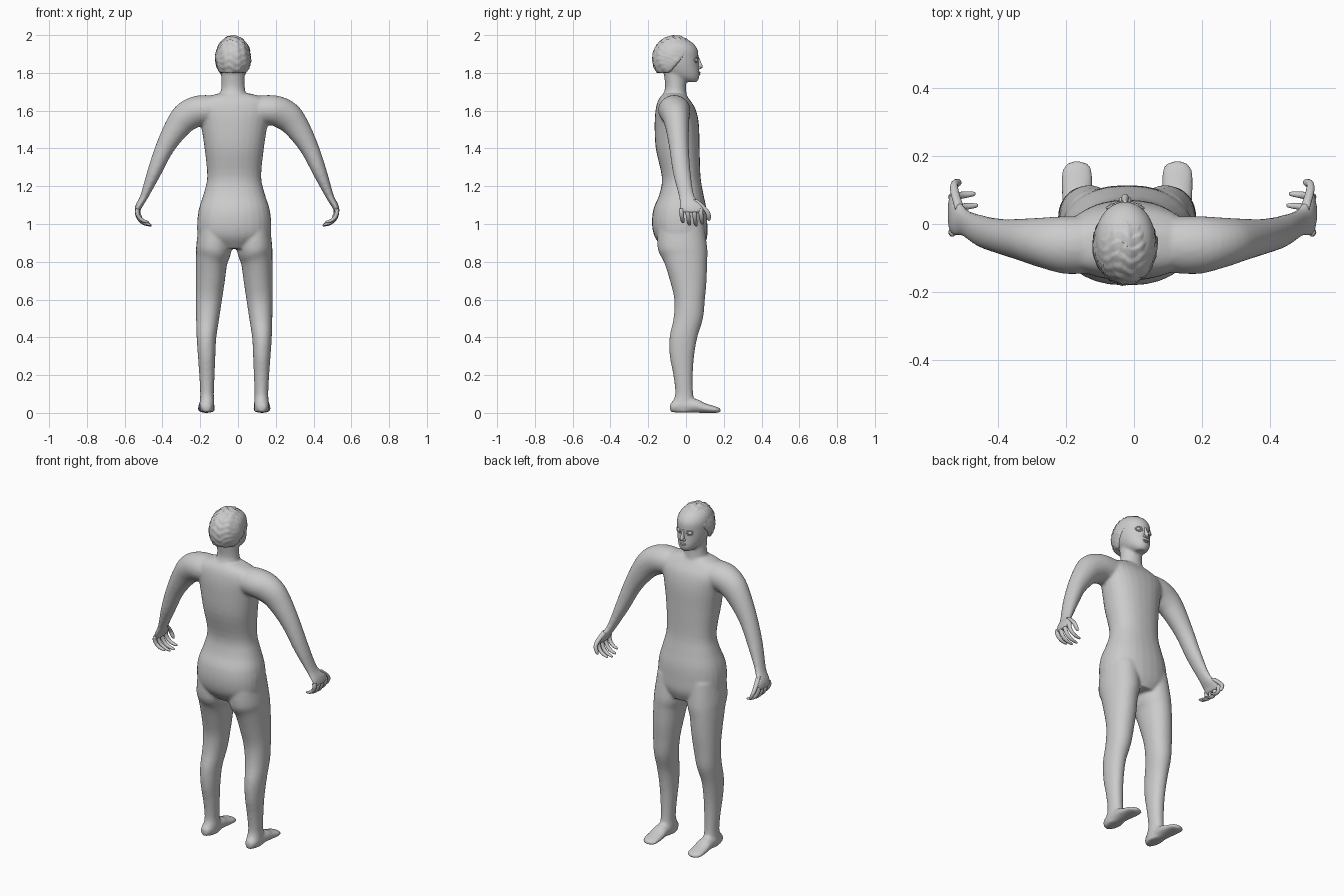
import bpy, bmesh, math
from mathutils import Vector, Matrix

if "Cube" in bpy.data.objects:
    bpy.data.objects.remove(bpy.data.objects["Cube"])

CX = -0.02       # middle of the body
ARM_CX = -0.005  # middle of the arm span
HX = -0.026      # middle of the head
X, Y, Z = Vector((1, 0, 0)), Vector((0, 1, 0)), Vector((0, 0, 1))


def smooth_rows(rows, n=4):
    """Catmull-Rom interpolation of the section rows."""
    out = []
    for i in range(len(rows) - 1):
        p0, p1, p2, p3 = (rows[min(max(j, 0), len(rows) - 1)] for j in range(i - 1, i + 3))
        for k in range(n):
            t = k / n
            out.append([0.5 * (2 * b + (c - a) * t + (2 * a - 5 * b + 4 * c - d) * t * t
                               + (3 * b - a - 3 * c + d) * t ** 3)
                        for a, b, c, d in zip(p0, p1, p2, p3)])
    out.append(list(rows[-1]))
    return out


def loft(bm, rows, ref=Y, sides=28, p=1.0):
    """Skin oval sections (x, y, z, half width, half depth along ref)."""
    rows = smooth_rows(rows)
    pts = [Vector(r[:3]) for r in rows]
    rings = []
    for i, r in enumerate(rows):
        t = pts[min(i + 1, len(pts) - 1)] - pts[max(i - 1, 0)]
        t = (t - ref * t.dot(ref)).normalized()
        u = ref.cross(t)
        ring = []
        for k in range(sides):
            c, s = math.cos(2 * math.pi * k / sides), math.sin(2 * math.pi * k / sides)
            c, s = math.copysign(abs(c) ** p, c), math.copysign(abs(s) ** p, s)
            ring.append(bm.verts.new(pts[i] + u * max(r[3], .001) * c + ref * max(r[4], .001) * s))
        rings.append(ring)
    faces = [bm.faces.new(rings[0][::-1]), bm.faces.new(rings[-1])]
    for a, b in zip(rings, rings[1:]):
        for k in range(sides):
            m = (k + 1) % sides
            faces.append(bm.faces.new((a[k], a[m], b[m], b[k])))
    bmesh.ops.recalc_face_normals(bm, faces=faces)


def upright(bm, cx, table, p=1.0):
    """Loft from rows of height, half width, back y, front y."""
    loft(bm, [(cx, (b + f) / 2, z, w, (f - b) / 2) for z, w, b, f in table], p=p)


def finish(name, bm):
    me = bpy.data.meshes.new(name)
    bm.to_mesh(me)
    bm.free()
    for f in me.polygons:
        f.use_smooth = True
    ob = bpy.data.objects.new(name, me)
    bpy.context.collection.objects.link(ob)
    return ob


def ball(name, loc, size):
    bm = bmesh.new()
    bmesh.ops.create_uvsphere(bm, u_segments=16, v_segments=10, radius=1,
                              matrix=Matrix.LocRotScale(Vector(loc), None, Vector(size)))
    return finish(name, bm)


body = bmesh.new()

# torso, neck and skull
upright(body, CX, [(.87, .10, -.12, .09), (.93, .185, -.165, .112), (1.0, .196, -.18, .113),
                   (1.08, .187, -.172, .108), (1.16, .162, -.14, .092), (1.25, .143, -.128, .077),
                   (1.4, .157, -.16, .072), (1.53, .178, -.166, .068), (1.61, .20, -.16, .05),
                   (1.66, .175, -.145, .018), (1.69, .09, -.12, -.005)], p=.88)
upright(body, HX, [(1.64, .08, -.135, .01), (1.69, .068, -.12, .003), (1.73, .062, -.11, 0),
                   (1.81, .062, -.12, 0)])
upright(body, HX, [(1.752, .03, -.01, .058), (1.772, .053, -.07, .07), (1.80, .07, -.12, .072),
                   (1.84, .083, -.15, .068), (1.88, .088, -.162, .066), (1.92, .088, -.16, .063),
                   (1.955, .075, -.145, .04), (1.98, .045, -.11, 0), (1.988, .015, -.08, -.03)])

for s in (-1, 1):
    # leg: height, inner x, outer x, back y, front y
    leg = [(1.0, .02, .188, -.15, .095), (.87, .015, .202, -.15, .113), (.8, .036, .203, -.117, .112),
           (.7, .05, .203, -.085, .109), (.6, .065, .203, -.062, .1), (.5, .08, .202, -.066, .09),
           (.4, .095, .199, -.087, .06), (.3, .1, .192, -.086, .043), (.2, .104, .185, -.067, .036),
           (.1, .108, .18, -.057, .038), (.05, .105, .183, -.075, .05), (.004, .107, .18, -.08, .05)]
    loft(body, [(CX + s * (i + o) / 2, (b + f) / 2, z, (o - i) / 2, (f - b) / 2)
                for z, i, o, b, f in leg], p=.95)
    # foot
    foot = [(-.085, .028, .02, .02), (-.05, .036, .036, .035), (.05, .037, .042, .037),
            (.1, .026, .046, .026), (.15, .018, .046, .018), (.175, .014, .035, .013), (.184, .012, .015, .007)]
    loft(body, [(CX + s * .147, y, z, a, b) for y, z, a, b in foot], ref=Z)
    # arm and palm: x, y, z, half thickness, half depth
    arm = [(.08, -.06, 1.60, .075, .08), (.19, -.062, 1.602, .08, .085), (.262, -.055, 1.572, .08, .074),
           (.315, -.047, 1.515, .068, .063), (.382, -.037, 1.405, .05, .052), (.44, -.022, 1.27, .037, .047),
           (.492, .004, 1.145, .021, .042), (.52, .03, 1.095, .018, .064), (.53, .03, 1.06, .013, .06)]
    loft(body, [(ARM_CX + s * x, *r) for x, *r in arm])

skin = finish("body", body)
m = skin.modifiers.new("blend", 'REMESH')
m.mode, m.voxel_size, m.use_smooth_shade = 'VOXEL', .008, True
m = skin.modifiers.new("soften", 'SMOOTH')
m.factor, m.iterations = .5, 6

for s in (-1, 1):
    # curled fingers and thumb
    for y, k in ((-.024, .8), (.01, .95), (.045, 1), (.079, .9)):
        bm = bmesh.new()
        path = [(.526, 0, 1.08, .011), (.529, 0, 1.055, .011), (.517, .003, 1.025, .01),
                (.492, .006, 1.003, .009), (.46, .009, .993, .006), (.452, .01, .992, .002)]
        loft(bm, [(ARM_CX + s * (.526 + (x - .526) * k), y + dy, 1.08 + (z - 1.08) * k, r, r * 1.15)
                  for x, dy, z, r in path], sides=10)
        finish("finger", bm)
    bm = bmesh.new()
    loft(bm, [(ARM_CX + s * x, y, z, r, r * 1.2) for x, y, z, r in
              ((.508, .05, 1.125, .014), (.52, .09, 1.09, .013), (.522, .115, 1.06, .011),
               (.51, .121, 1.03, .009), (.503, .121, 1.018, .003))], sides=10)
    finish("thumb", bm)

    # eye with a raised lid ring
    ex = HX + s * .036
    ball("eye", (ex, .05, 1.868), (.014, .012, .011))
    bpy.ops.mesh.primitive_torus_add(location=(ex, .055, 1.868), rotation=(math.pi / 2, 0, s * -.45),
                                     major_radius=.017, minor_radius=.004,
                                     major_segments=20, minor_segments=8)
    lid = bpy.context.object
    lid.name = "eyelid"
    lid.scale = (1.1, .8, 1)
    bpy.ops.object.shade_smooth()
    ball("nostril", (HX + s * .01, .069, 1.826), (.008, .011, .007))

# nose and lips
bm = bmesh.new()
loft(bm, [(HX, y, z, a, b) for z, y, a, b in
          ((1.885, .06, .006, .008), (1.86, .067, .008, .011), (1.835, .074, .011, .015),
           (1.824, .07, .009, .013), (1.82, .066, .004, .005))], sides=14)
finish("nose", bm)
ball("upper_lip", (HX, .068, 1.802), (.02, .008, .005))
ball("lower_lip", (HX, .068, 1.793), (.016, .008, .005))

# wavy hair cap, tucked into the skull in front of the hairline
bm = bmesh.new()
bmesh.ops.create_uvsphere(bm, u_segments=64, v_segments=48, radius=1)
for v in bm.verts:
    x, y, z = v.co
    a = math.atan2(y, z)
    wave = (a * 3.1 + .35 * math.sin(x * 7)) % 1.0
    r = .955 + .045 * wave + .012 * math.sin(x * 16 + 2 * a)
    t = min(max((y + .25) / 1.0, 0), 1)
    line = -.62 + 1.1 * t
    if z < line:
        r *= max(.7, 1 - (line - z) * 1.6)
    v.co = (HX + x * .097 * r, -.06 + y * .121 * r, 1.876 + z * .124 * r)
finish("hair", bm)
